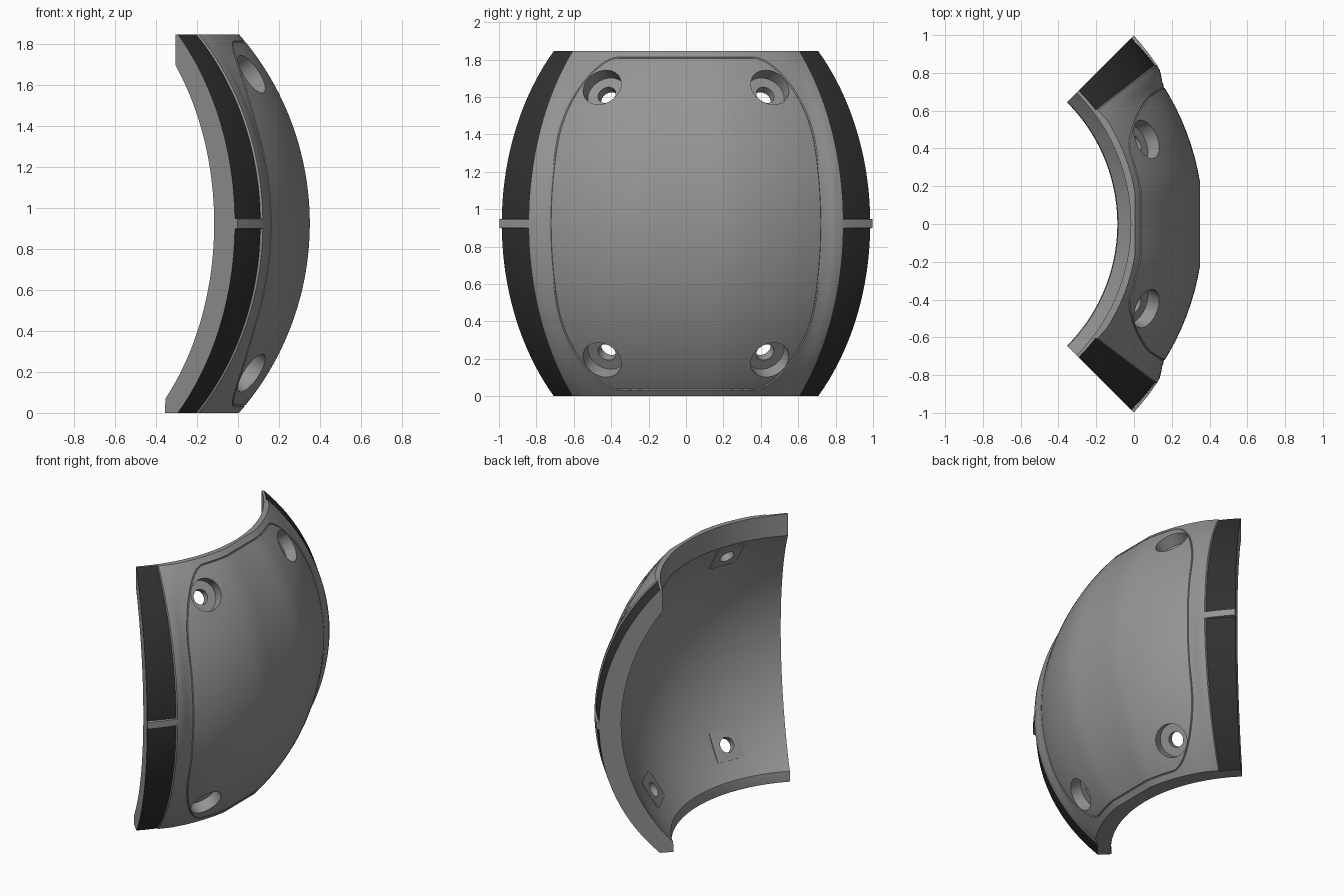
import bpy, bmesh, math
from mathutils import Vector

if "Cube" in bpy.data.objects:
    bpy.data.objects.remove(bpy.data.objects["Cube"])

H = 1.845            # height
ZC = H / 2           # sphere centre height
AX = -1.0            # x of the vertical axis
BAND = 36.9          # azimuth where the dark side bands start
FLAT = 9.3           # half angle of the flat front facet
RIB = 0.023          # half height of the rib across the bands
EPS = 0.003


def material(name, v):
    m = bpy.data.materials.new(name)
    m.diffuse_color = (v, v, v, 1)
    m.use_nodes = True
    m.node_tree.nodes["Principled BSDF"].inputs["Base Color"].default_value = m.diffuse_color
    return m


grey = material("mid_grey", 0.30)
dark = material("near_black", 0.03)


def in_band(az, z):
    return abs(az) > BAND + EPS and abs(z - ZC) > RIB + EPS / 2


def r_out(az, z):
    d2 = (z - ZC) ** 2
    a = abs(az)
    if in_band(az, z):
        return math.sqrt(1.94 - 1.106 * d2)
    t = min(max((a - 32) / 4.5, 0), 1)
    t = t * t * (3 - 2 * t)
    edge = 1.965 + 0.028 * min(max((a - BAND) / 8, 0), 1)
    r = math.sqrt((1.871 - 0.98 * d2) * (1 - t) + (edge - 1.11 * d2) * t)
    if a < FLAT:
        r *= math.cos(math.radians(FLAT)) / math.cos(math.radians(a))
    return r


def r_in(az, z):
    ball = math.sqrt(1.25 ** 2 - (z - ZC) ** 2)
    return max(ball, 0.983 if z > ZC else 0.912)


def point(az, z, r):
    a = math.radians(az)
    return Vector((AX + r * math.cos(a), r * math.sin(a), z))


def apply_boolean(obj, other, op):
    m = obj.modifiers.new(op.lower(), 'BOOLEAN')
    m.operation, m.solver, m.object = op, 'EXACT', other
    bpy.context.view_layer.objects.active = obj
    bpy.ops.object.modifier_apply(modifier=m.name)
    bpy.data.objects.remove(other)


# Shell: outer and inner grids closed along the border
half = [3.1, 6.2, FLAT, 12, 15, 18, 21, 24, 27, 30, 32, 33.2, 34.4, 35.6,
        BAND, BAND + 0.3, 39, 41, 43, 45]
azs = [-a for a in reversed(half)] + [0] + half
zlow = [i * (ZC - 0.04) / 22 for i in range(23)] + [ZC - RIB - EPS, ZC - RIB]
zs = sorted(zlow + [0.072] + [H - z for z in zlow] + [1.694, ZC])
bm = bmesh.new()
outer = [[bm.verts.new(point(a, z, r_out(a, z))) for a in azs] for z in zs]
inner = [[bm.verts.new(point(a, z, r_in(a, z))) for a in azs] for z in zs]
nz, na = len(zs), len(azs)
for j in range(nz - 1):
    for i in range(na - 1):
        q = [(j, i), (j, i + 1), (j + 1, i + 1), (j + 1, i)]
        f = bm.faces.new([outer[b][c] for b, c in q])
        f.material_index = int(all(in_band(azs[c], zs[b]) for b, c in q))
        bm.faces.new([inner[b][c] for b, c in reversed(q)])
border = ([(0, i) for i in range(na - 1)] + [(j, na - 1) for j in range(nz - 1)]
          + [(nz - 1, i) for i in range(na - 1, 0, -1)] + [(j, 0) for j in range(nz - 1, 0, -1)])
for k, (b, c) in enumerate(border):
    d, e = border[(k + 1) % len(border)]
    bm.faces.new([outer[d][e], outer[b][c], inner[b][c], inner[d][e]])
bmesh.ops.recalc_face_normals(bm, faces=bm.faces)
me = bpy.data.meshes.new("curved_shell")
bm.to_mesh(me)
bm.free()
me.materials.append(grey)
me.materials.append(dark)
shell = bpy.data.objects.new("curved_shell", me)
bpy.context.collection.objects.link(shell)

# Mounting points: inner square pads, counterbores and through holes
centre = Vector((AX, 0, ZC))
mounts = []
for sy in (-1, 1):
    for sz in (-1, 1):
        az, el = math.radians(22.8) * sy, math.radians(32.2) * sz
        mounts.append(Vector((math.cos(el) * math.cos(az),
                              math.cos(el) * math.sin(az), math.sin(el))))


def place(obj, n, r):
    obj.location = centre + n * r
    # local z along the radius, local x horizontal
    obj.rotation_euler = (0, math.acos(n.z), math.atan2(n.y, n.x))
    obj.data.materials.append(grey)
    bpy.context.view_layer.update()


def cylinder(n, rad, r0, r1):
    bpy.ops.mesh.primitive_cylinder_add(vertices=32, radius=rad, depth=r1 - r0)
    obj = bpy.context.object
    place(obj, n, (r0 + r1) / 2)
    return obj


for n in mounts:
    bpy.ops.mesh.primitive_cube_add(size=1)
    pad = bpy.context.object
    pad.scale = (0.2, 0.2, 0.03)
    place(pad, n, 1.253)
    apply_boolean(shell, pad, 'UNION')
for n in mounts:
    apply_boolean(shell, cylinder(n, 0.108, 1.29, 1.5), 'DIFFERENCE')
    apply_boolean(shell, cylinder(n, 0.05, 1.1, 1.4), 'DIFFERENCE')

# Panel seam: a fine groove along a rounded outline
path = []
for ca, cz, start in ((20, 1.36, 0), (-20, 1.36, 90), (-20, H - 1.36, 180), (20, H - 1.36, 270)):
    for k in range(25):
        t = math.radians(start + 90 * k / 24)
        path.append((ca + 12 * math.cos(t), cz + 0.45 * math.sin(t)))
dense = []
for k, (a, z) in enumerate(path):
    a2, z2 = path[(k + 1) % len(path)]
    steps = max(1, int(max(abs(a2 - a) / 1.5, abs(z2 - z) / 0.04)))
    dense += [(a + (a2 - a) * s / steps, z + (z2 - z) * s / steps) for s in range(steps)]
cu = bpy.data.curves.new("seam_groove", 'CURVE')
cu.dimensions = '3D'
cu.bevel_depth = 0.005
cu.bevel_resolution = 0
sp = cu.splines.new('POLY')
sp.points.add(len(dense) - 1)
for p, (a, z) in zip(sp.points, dense):
    p.co = (*point(a, z, r_out(a, z)), 1)
sp.use_cyclic_u = True
seam = bpy.data.objects.new("seam_groove", cu)
bpy.context.collection.objects.link(seam)
bpy.ops.object.select_all(action='DESELECT')
seam.select_set(True)
bpy.context.view_layer.objects.active = seam
bpy.ops.object.convert(target='MESH')
seam = bpy.context.object
seam.data.materials.clear()
seam.data.materials.append(grey)
apply_boolean(shell, seam, 'DIFFERENCE')

# Smooth shading with crisp edges
bpy.ops.object.select_all(action='DESELECT')
shell.select_set(True)
bpy.context.view_layer.objects.active = shell
bpy.ops.object.shade_smooth_by_angle(angle=math.radians(25))
